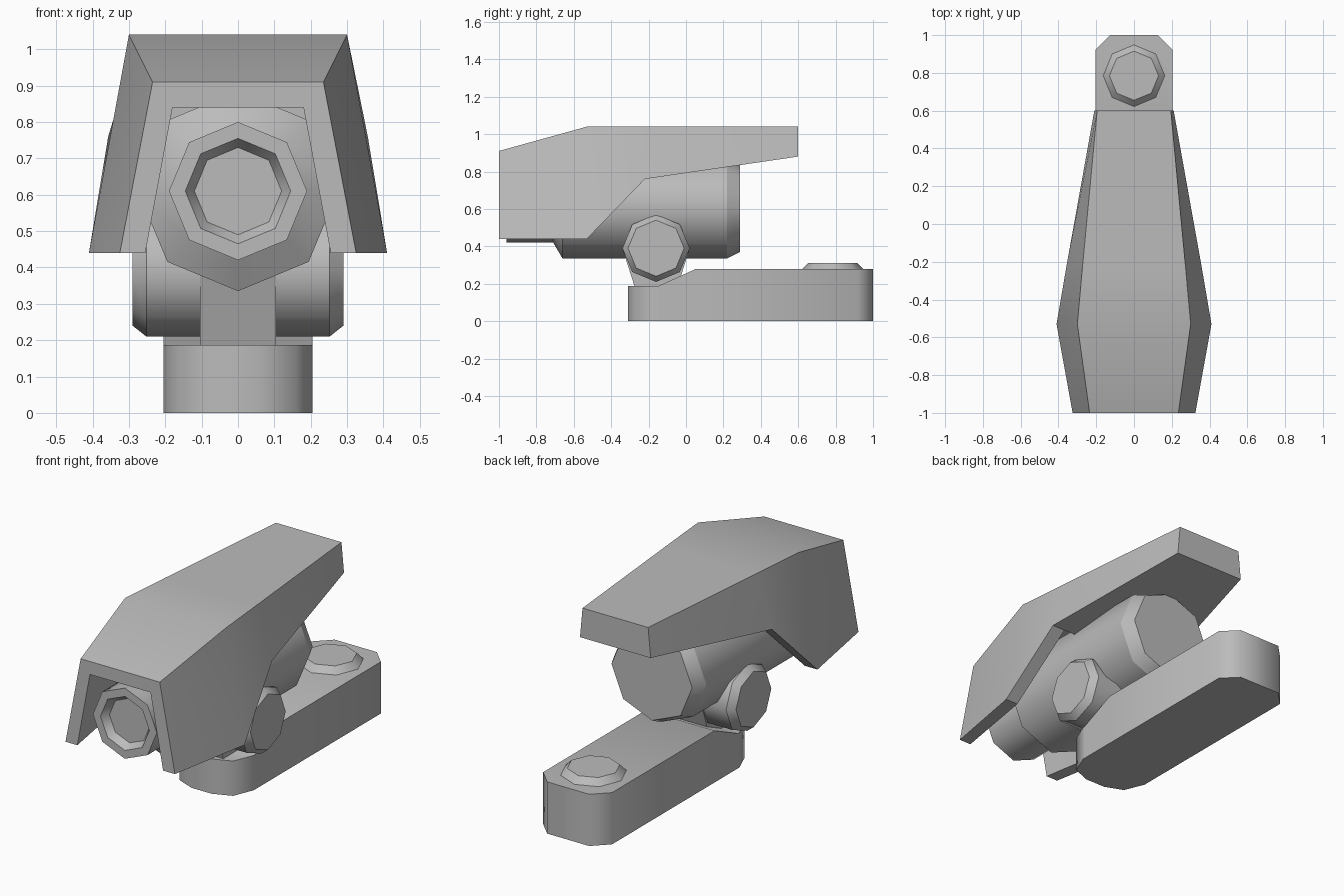
import bpy, bmesh, math
from mathutils import Matrix, Vector

cube = bpy.data.objects.get("Cube")
if cube:
    bpy.data.objects.remove(cube)

grey = bpy.data.materials.new("plain_grey")
grey.use_nodes = True
COLOUR = (0.5, 0.5, 0.5, 1)
grey.diffuse_color = COLOUR
grey.node_tree.nodes["Principled BSDF"].inputs["Base Color"].default_value = COLOUR


def finish(name, bm, angle=None):
    """Turn a bmesh into a grey object, optionally smoothed by angle."""
    bmesh.ops.recalc_face_normals(bm, faces=bm.faces)
    mesh = bpy.data.meshes.new(name)
    bm.to_mesh(mesh)
    bm.free()
    mesh.materials.append(grey)
    ob = bpy.data.objects.new(name, mesh)
    bpy.context.collection.objects.link(ob)
    if angle:
        bpy.ops.object.select_all(action="DESELECT")
        ob.select_set(True)
        bpy.context.view_layer.objects.active = ob
        bpy.ops.object.shade_smooth_by_angle(angle=math.radians(angle))
    return ob


def lathe(name, profile, axis, centre, sides=8, spin=0.0):
    """Closed turned part: (radius, distance along axis), crisp rings."""
    bm = bmesh.new()
    turn = Vector((0, 0, 1)).rotation_difference(Vector(axis)).to_matrix().to_4x4()
    place = Matrix.Translation(centre) @ turn
    rings = []
    for r, d in profile:
        angles = [spin + math.tau * i / sides for i in range(sides)]
        rings.append([bm.verts.new(place @ Vector((r * math.cos(a), r * math.sin(a), d)))
                      for a in angles])
    for a, b in zip(rings, rings[1:]):
        for i in range(sides):
            j = (i + 1) % sides
            bm.faces.new((a[i], a[j], b[j], b[i])).smooth = True
    bm.faces.new(rings[0])
    bm.faces.new(rings[-1])
    for ring in rings:
        for i in range(sides):
            bm.edges.get((ring[i], ring[i - 1])).smooth = False
    return finish(name, bm)


def prism(bm, points, offset):
    """Extrude a flat outline by an offset."""
    face = bm.faces.new([bm.verts.new(p) for p in points])
    new = bmesh.ops.extrude_face_region(bm, geom=[face])["geom"]
    bmesh.ops.translate(bm, vec=offset, verts=[v for v in new if isinstance(v, bmesh.types.BMVert)])


# Hood: tapering shell, open at the front and below, solid at the back
def hood_section(bm, y, z_low, z_top, w_low, w_top, inner):
    half = [(w_low, z_low), (w_top, z_top)]
    outer = [(-w, z) for w, z in half] + [(w, z) for w, z in reversed(half)]
    loop = list(outer)
    if inner:
        zi, wi_low, wi_top = inner
        loop += [(wi_low, z_low), (wi_top, zi), (-wi_top, zi), (-wi_low, z_low)]
    return [bm.verts.new((x, y, z)) for x, z in loop]


bm = bmesh.new()
front = hood_section(bm, -1.0, 0.44, 0.91, 0.325, 0.235, (0.84, 0.255, 0.18))
wide = hood_section(bm, -0.53, 0.44, 1.04, 0.41, 0.30, (0.96, 0.335, 0.24))
step = hood_section(bm, -0.22, 0.76, 1.04, 0.357, 0.272, (0.96, 0.28, 0.22))
back = hood_section(bm, 0.6, 0.88, 1.04, 0.21, 0.195, None)
for a, b in ((front, wide), (wide, step)):
    for i in range(8):
        j = (i + 1) % 8
        bm.faces.new((a[i], a[j], b[j], b[i]))
for i in range(3):
    bm.faces.new((step[i], step[i + 1], back[i + 1], back[i]))
bm.faces.new(front)
bm.faces.new(back)
bm.faces.new(step[4:])
bm.faces.new((step[0], step[7], step[4], step[3], back[3], back[0]))
finish("hood", bm, 30)

# Lamp body with a recessed lens at the front
body = [(0.12, -0.92), (0.145, -0.96), (0.19, -0.96), (0.19, -0.71),
        (0.275, -0.66), (0.275, 0.22), (0.24, 0.29)]
lathe("lamp_body", body, (0, 1, 0), (0, 0, 0.61))

# Pivot barrel across the model
pivot = [(0.15, -0.29), (0.18, -0.252), (0.18, 0.252), (0.15, 0.29)]
lathe("pivot_barrel", pivot, (1, 0, 0), (0, -0.16, 0.39))

# Neck joining the barrel to the base
bm = bmesh.new()
neck = [(-0.34, 0.39), (-0.27, 0.17), (-0.05, 0.17), (0.02, 0.39)]
prism(bm, [(-0.105, y, z) for y, z in neck], (0.21, 0, 0))
finish("neck", bm)

# Base plate with rounded front, chamfered back and lowered front step
bm = bmesh.new()
side = [(0.06, -0.31), (0.16, -0.27), (0.205, -0.16), (0.205, 0.92), (0.125, 1.0)]
outline = side + [(-x, y) for x, y in reversed(side)]
prism(bm, [(x, y, 0) for x, y in outline], (0, 0, 0.278))
for y in (-0.15, 0.05):
    bmesh.ops.bisect_plane(bm, geom=bm.verts[:] + bm.edges[:] + bm.faces[:],
                           plane_co=(0, y, 0), plane_no=(0, 1, 0))
for v in bm.verts:
    if v.co.y < -0.1 and v.co.z > 0.1:
        v.co.z = 0.187
finish("base_plate", bm, 50)

# Raised bolt on the base
lathe("base_bolt", [(0.163, 0.25), (0.163, 0.278), (0.13, 0.312)], (0, 0, 1), (0, 0.785, 0))
